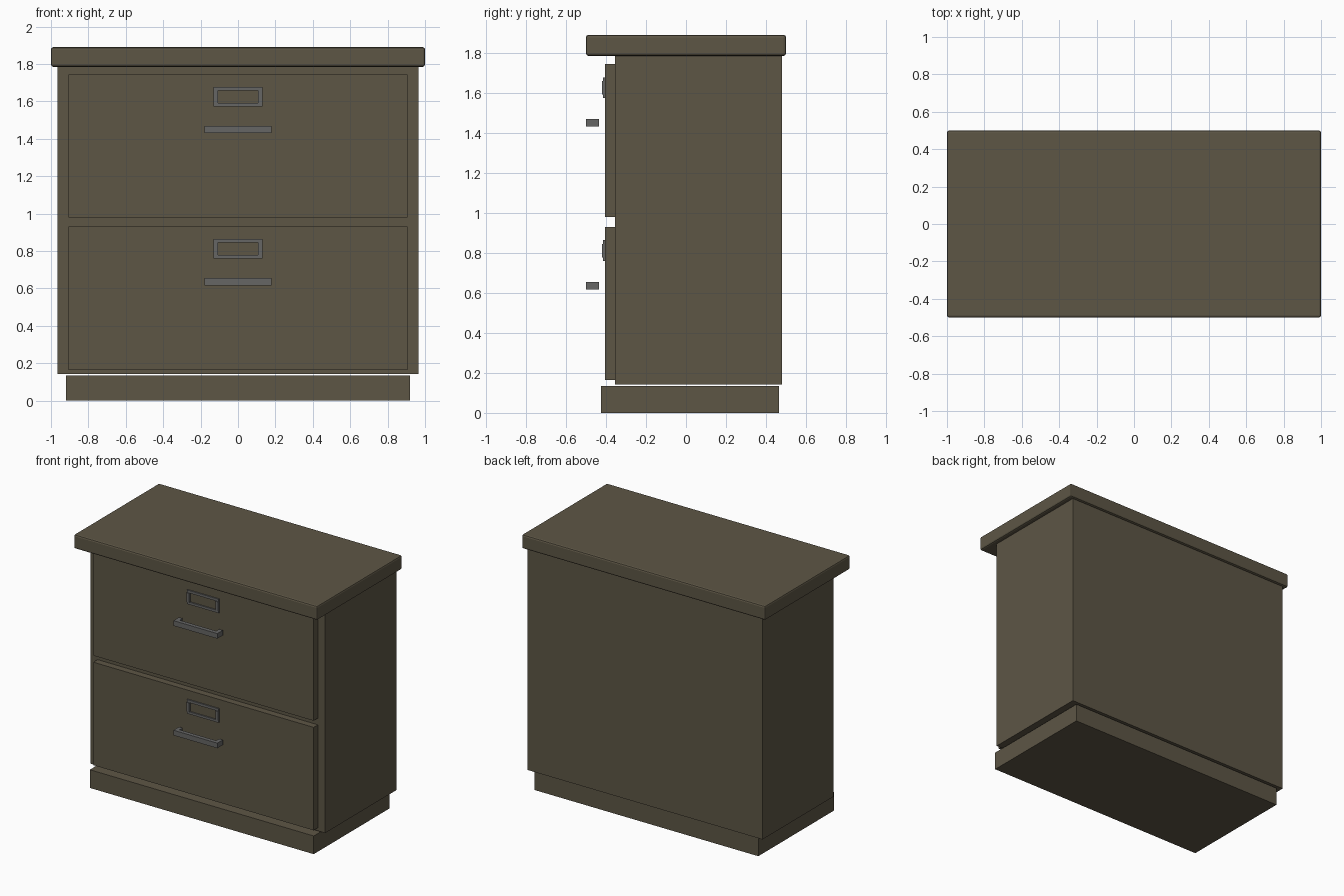
import bpy
import bmesh

if "Cube" in bpy.data.objects:
    bpy.data.objects.remove(bpy.data.objects["Cube"])


def material(name, rgb):
    m = bpy.data.materials.new(name)
    m.diffuse_color = (*rgb, 1.0)
    m.use_nodes = True
    m.node_tree.nodes["Principled BSDF"].inputs["Base Color"].default_value = m.diffuse_color
    return m


OLIVE = material("dark_olive_paint", (0.110, 0.093, 0.060))
METAL = material("grey_metal", (0.133, 0.133, 0.131))


def boxes(name, parts, mat, bevel=0.0):
    """One object from boxes given as ((x0, x1), (y0, y1), (z0, z1))."""
    bm = bmesh.new()
    for ranges in parts:
        verts = bmesh.ops.create_cube(bm, size=1.0)["verts"]
        for v in verts:
            v.co = [(a + b) / 2 + c * (b - a) for (a, b), c in zip(ranges, v.co)]
    mesh = bpy.data.meshes.new(name)
    bm.to_mesh(mesh)
    bm.free()
    mesh.materials.append(mat)
    ob = bpy.data.objects.new(name, mesh)
    bpy.context.collection.objects.link(ob)
    if bevel:
        mod = ob.modifiers.new("rounded_edges", "BEVEL")
        mod.width = bevel
        mod.segments = 2
    return ob


# Carcass: plinth, body and overhanging top
boxes("plinth", [((-0.92, 0.92), (-0.425, 0.465), (0, 0.135))], OLIVE)
boxes("cabinet_body", [((-0.965, 0.965), (-0.355, 0.48), (0.142, 1.785))], OLIVE)
boxes("cabinet_top", [((-1, 1), (-0.5, 0.5), (1.785, 1.89))], OLIVE, bevel=0.012)

# Two drawers, each with a label frame and a pull handle
for level, z in (("lower", 0.165), ("upper", 0.979)):
    boxes(level + "_drawer_front",
          [((-0.905, 0.905), (-0.405, -0.355), (z, z + 0.765))], OLIVE)

    # Label frame: long rails with slightly prouder side bars between them
    z0, z1, z2, z3 = z + 0.595, z + 0.613, z + 0.680, z + 0.699
    boxes(level + "_label_frame", [
        ((-0.13, 0.13), (-0.414, -0.404), (z0, z1)),
        ((-0.13, 0.13), (-0.414, -0.404), (z2, z3)),
        ((-0.13, -0.108), (-0.42, -0.404), (z1, z2)),
        ((0.108, 0.13), (-0.42, -0.404), (z1, z2)),
    ], METAL)

    # Handle: bar with two short posts pointing back
    h = (z + 0.452, z + 0.490)
    boxes(level + "_handle", [
        ((-0.18, 0.18), (-0.5, -0.47), h),
        ((-0.18, -0.15), (-0.47, -0.435), h),
        ((0.15, 0.18), (-0.47, -0.435), h),
    ], METAL)
